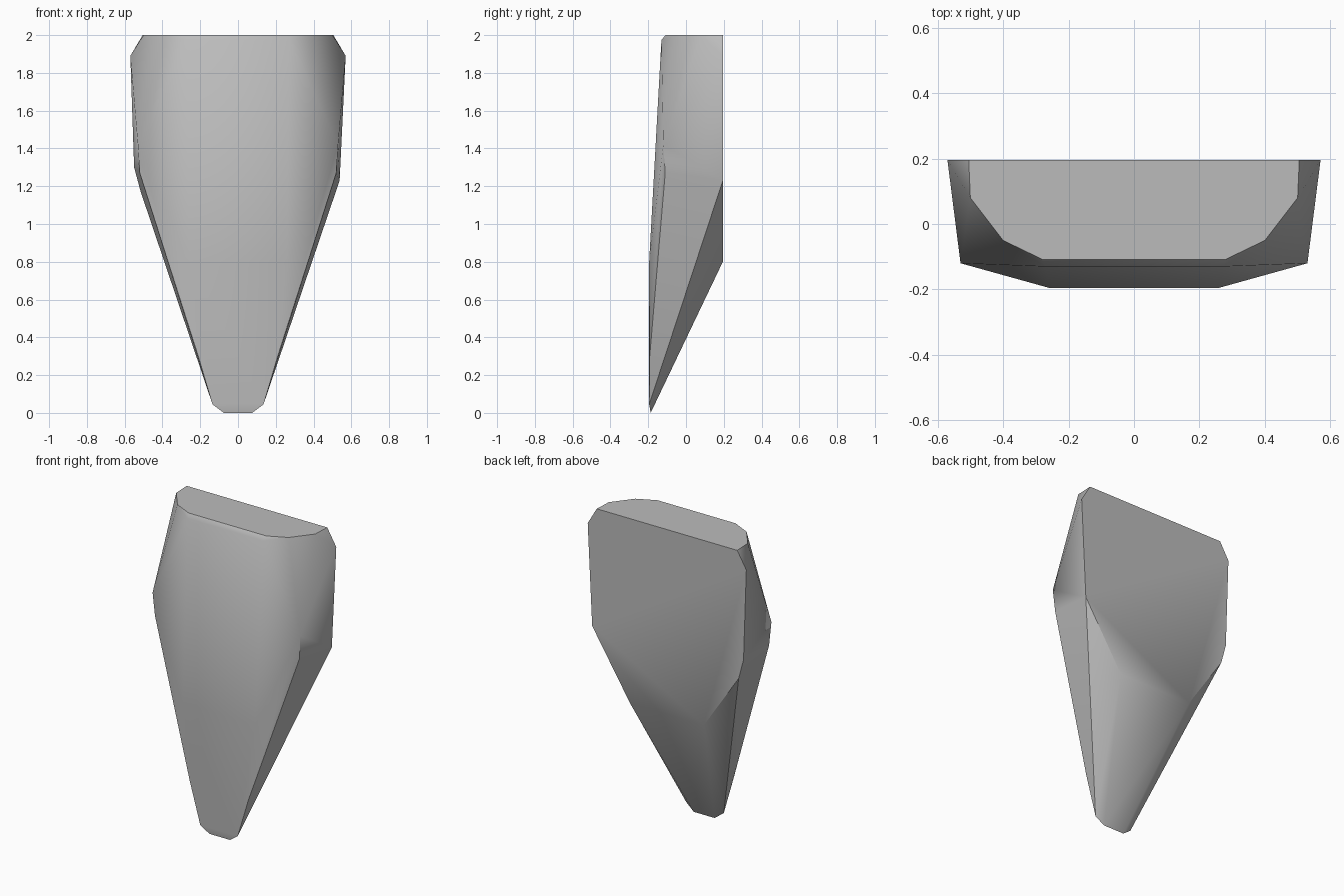
import bpy
import bmesh
import math

cube = bpy.data.objects.get("Cube")
if cube:
    bpy.data.objects.remove(cube, do_unlink=True)

FRONT, BACK = -0.195, 0.195

# One side of the wedge, mirrored across x
half = [
    # flat top with rounded front corners, and the small front bevel
    (0.505, BACK, 2.0), (0.50, 0.08, 2.0), (0.40, -0.05, 2.0),
    (0.28, -0.108, 2.0), (0.27, -0.13, 1.975),
    # widest upper back corner and the front shoulder
    (0.57, BACK, 1.89), (0.53, -0.12, 1.42), (0.52, -0.11, 1.27),
    # front face and tapered tip
    (0.26, FRONT, 0.8), (0.21, -0.192, 0.3),
    (0.135, FRONT, 0.045), (0.075, -0.187, 0.0),
    # lower edge of the back face
    (0.265, BACK, 0.8),
]
points = [(s * x, y, z) for x, y, z in half for s in (1, -1)]
# Side corners of the back face: one sharp, one clipped
points += [(0.538, BACK, 1.23), (-0.55, BACK, 1.30), (-0.515, BACK, 1.17)]

# Faceted wedge body
bm = bmesh.new()
verts = [bm.verts.new(p) for p in points]
hull = bmesh.ops.convex_hull(bm, input=verts)
loose = [v for v in bm.verts if not v.link_faces]
bmesh.ops.delete(bm, geom=loose, context='VERTS')
bmesh.ops.dissolve_limit(bm, angle_limit=math.radians(0.5),
                         verts=bm.verts[:], edges=bm.edges[:])
bmesh.ops.recalc_face_normals(bm, faces=bm.faces[:])
mesh = bpy.data.meshes.new("wedge_body")
bm.to_mesh(mesh)
bm.free()
body = bpy.data.objects.new("wedge_body", mesh)
bpy.context.collection.objects.link(body)

# Plain grey material
grey = bpy.data.materials.new("plain_grey")
grey.use_nodes = True
colour = (0.5, 0.5, 0.5, 1.0)
grey.diffuse_color = colour
grey.node_tree.nodes["Principled BSDF"].inputs["Base Color"].default_value = colour
mesh.materials.append(grey)

# Smooth the shallow edges, keep the steep ones crisp
bpy.ops.object.select_all(action='DESELECT')
body.select_set(True)
bpy.context.view_layer.objects.active = body
bpy.ops.object.shade_smooth_by_angle(angle=math.radians(30))
